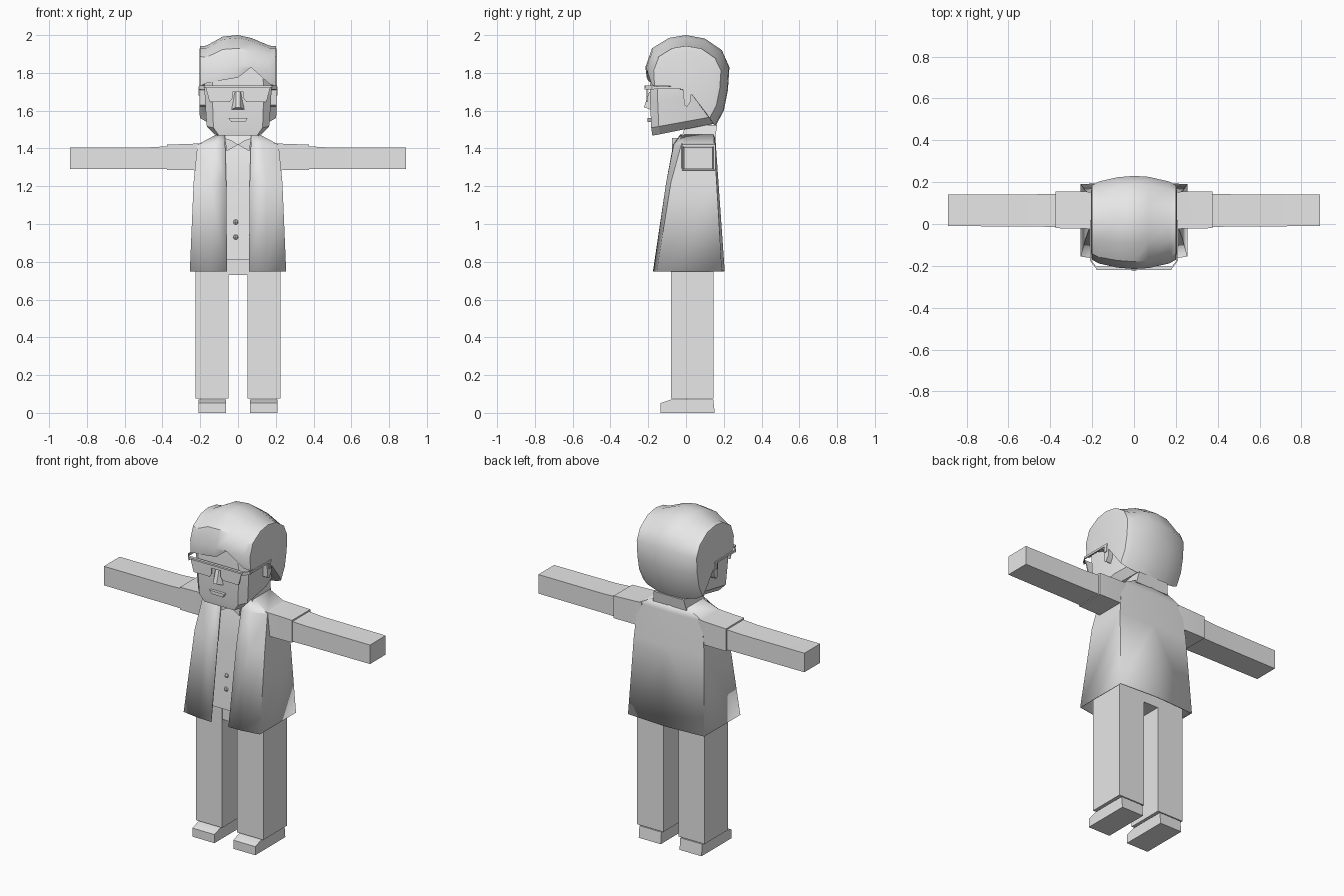
import bpy, bmesh, math

grey = bpy.data.materials.new("plain_grey")
grey.diffuse_color = (0.8, 0.8, 0.8, 1)


def finish(name, bm, angle=30, recalc=True):
    if recalc:
        bmesh.ops.recalc_face_normals(bm, faces=bm.faces)
    me = bpy.data.meshes.new(name)
    bm.to_mesh(me)
    bm.free()
    me.materials.append(grey)
    ob = bpy.data.objects.new(name, me)
    bpy.context.collection.objects.link(ob)
    bpy.ops.object.select_all(action='DESELECT')
    ob.select_set(True)
    bpy.context.view_layer.objects.active = ob
    bpy.ops.object.shade_smooth_by_angle(angle=math.radians(angle))
    return ob


def loft(name, rings, closed=True, angle=30):
    """Skin a list of equal-length point rings; closed rings get end caps."""
    bm = bmesh.new()
    vs = [[bm.verts.new(p) for p in r] for r in rings]
    n = len(vs[0])
    for a, b in zip(vs, vs[1:]):
        for i in range(n if closed else n - 1):
            j = (i + 1) % n
            bm.faces.new((a[i], a[j], b[j], b[i]))
    if closed:
        bm.faces.new(vs[0])
        bm.faces.new(vs[-1])
    return finish(name, bm, angle)


def rect(x0, x1, y0, y1, z):
    return [(x0, y0, z), (x1, y0, z), (x1, y1, z), (x0, y1, z)]


def box(name, x0, x1, y0, y1, z0, z1):
    return loft(name, [rect(x0, x1, y0, y1, z0), rect(x0, x1, y0, y1, z1)])


def prism_x(name, pts, x0, x1):
    return loft(name, [[(x, y, z) for y, z in pts] for x in (x0, x1)])


def plate(name, pts, y0, y1):
    return loft(name, [[(x, y, z) for x, z in pts] for y in (y0, y1)])


def mirror(ob):
    m = ob.modifiers.new("mirror", 'MIRROR')
    m.use_clip = True
    return ob


# Legs and shoes
mirror(box("leg", 0.05, 0.225, -0.08, 0.145, 0.075, 0.80))
mirror(prism_x("shoe", [(-0.135, 0), (0.152, 0), (0.145, 0.07), (-0.08, 0.07), (-0.135, 0.052)], 0.063, 0.21))
box("hips", -0.21, 0.21, -0.078, 0.143, 0.73, 0.83)

# Shirt torso inside the coat
loft("shirt", [rect(-w, w, y0, y1, z) for w, y0, y1, z in (
    (0.2, -0.105, 0.15, 0.81), (0.19, -0.075, 0.145, 1.22),
    (0.16, -0.045, 0.14, 1.41), (0.1, -0.015, 0.135, 1.47))])
for i, z in enumerate((0.93, 1.01)):
    bm = bmesh.new()
    bmesh.ops.create_uvsphere(bm, u_segments=8, v_segments=4, radius=0.014)
    bmesh.ops.translate(bm, verts=bm.verts, vec=(-0.012, -0.095 + 0.006 * i, z))
    finish(f"button_{i + 1}", bm)

# Open coat: half shell from front opening round to centre back
coat = loft("coat", [[(x, y, z) for x, y in row] for z, row in (
    (0.75, ((0.058, -0.175), (0.15, -0.172), (0.255, -0.155), (0.255, 0.19), (0, 0.205))),
    (1.22, ((0.062, -0.105), (0.15, -0.105), (0.235, -0.08), (0.235, 0.162), (0, 0.172))),
    (1.42, ((0.068, -0.068), (0.13, -0.065), (0.215, -0.025), (0.215, 0.15), (0, 0.158))),
    (1.475, ((0.07, -0.03), (0.1, -0.025), (0.112, 0.0), (0.112, 0.145), (0, 0.155))),
)], closed=False)
mirror(coat)
s = coat.modifiers.new("thickness", 'SOLIDIFY')
s.thickness = 0.006

# Collar, neck and collar tips
loft("collar", [rect(-w, w, y0, y1, z) for w, y0, y1, z in (
    (0.112, -0.025, 0.155, 1.46), (0.1, 0.0, 0.165, 1.525))])
box("neck", -0.085, 0.085, 0.0, 0.135, 1.44, 1.56)
mirror(plate("collar_tip", [(0, 1.42), (0.06, 1.385), (0.07, 1.455), (0.03, 1.44)], -0.075, -0.045))

# Sleeves and arms
def slab(x, y0, y1, z0, z1):
    return [(x, y0, z0), (x, y1, z0), (x, y1, z1), (x, y0, z1)]

mirror(loft("sleeve", [slab(0.19, -0.025, 0.152, 1.278, 1.428), slab(0.235, -0.022, 0.155, 1.285, 1.425),
                       slab(0.375, -0.02, 0.155, 1.285, 1.42)]))
mirror(loft("arm", [slab(0.36, -0.015, 0.145, 1.29, 1.412), slab(0.47, -0.012, 0.142, 1.29, 1.406),
                    slab(0.89, -0.01, 0.14, 1.29, 1.405)]))

# Face: stacked rings, the jaw rising towards the back
def face_ring(front_w, side_w, y_front, z, rise):
    half = [(front_w, y_front), (side_w, y_front + 0.04), (side_w, 0.03), (side_w - 0.03, 0.15)]
    ring = half + [(-x, y) for x, y in reversed(half)]
    return [(x, y, z + rise * (y + 0.18) / 0.33) for x, y in ring]

loft("face", [face_ring(0.1, 0.125, -0.178, 1.467, 0.065), face_ring(0.13, 0.165, -0.184, 1.51, 0.06),
              face_ring(0.135, 0.175, -0.19, 1.65, 0.03), face_ring(0.135, 0.178, -0.19, 1.74, 0),
              face_ring(0.125, 0.165, -0.18, 1.84, 0)])
loft("nose", [[(-0.036, -0.185, 1.605), (0.036, -0.185, 1.605), (0.012, -0.222, 1.618), (-0.012, -0.222, 1.618)],
              [(-0.02, -0.185, 1.70), (0.02, -0.185, 1.70), (0.01, -0.195, 1.70), (-0.01, -0.195, 1.70)]])
plate("mouth", [(-0.05, 1.56), (0.05, 1.56), (0.04, 1.54), (-0.035, 1.54)], -0.203, -0.18)
mirror(prism_x("ear", [(-0.015, 1.71), (0.01, 1.735), (0.03, 1.715), (0.025, 1.65), (0.005, 1.62), (-0.01, 1.63)],
               0.165, 0.205))

# Hair: side profiles swept across the head, with an uneven fringe
profile = [(-0.215, 1.83), (-0.18, 1.93), (-0.09, 1.985), (0, 2.0), (0.1, 1.982),
           (0.19, 1.92), (0.23, 1.83), (0.222, 1.71), (0.2, 1.6), (0.155, 1.515)]

def hair_ring(x, k, dz, fringe):
    cy, cz = 0.005, 1.74
    pts = [(cy + (y - cy) * k, cz + (z - cz) * k + (dz if z > 1.9 else 0)) for y, z in profile]
    edge = [(0.02, min(fringe, 1.70)), (-0.12 * k, fringe), (-0.208 * k, fringe)]
    return [(x, y, z) for y, z in pts + edge]

loft("hair", [hair_ring(x, k, dz, f) for x, k, dz, f in (
    (-0.205, 0.68, 0, 1.73), (-0.2, 0.8, -0.005, 1.73), (-0.168, 0.88, -0.025, 1.745),
    (-0.08, 0.97, 0, 1.762), (0, 1, 0, 1.775), (0.07, 0.98, -0.01, 1.83),
    (0.168, 0.88, -0.025, 1.74), (0.2, 0.8, -0.005, 1.73), (0.205, 0.68, 0, 1.73))], angle=35)

# Glasses: lenses, brow bar and temples
mirror(plate("lens", [(0.03, 1.70), (0.03, 1.665), (0.045, 1.645), (0.15, 1.645), (0.172, 1.725), (0, 1.725), (0, 1.70)],
             -0.21, -0.204))
mirror(box("brow_bar", 0, 0.18, -0.221, -0.204, 1.722, 1.732))
mirror(loft("glasses_hinge", [slab(0.175, -0.221, -0.211, 1.712, 1.732), slab(0.207, -0.18, -0.17, 1.712, 1.732)]))
mirror(box("glasses_temple", 0.202, 0.21, -0.178, 0.02, 1.716, 1.728))
mirror(box("temple_tip", 0.202, 0.21, 0.0, 0.014, 1.68, 1.72))
